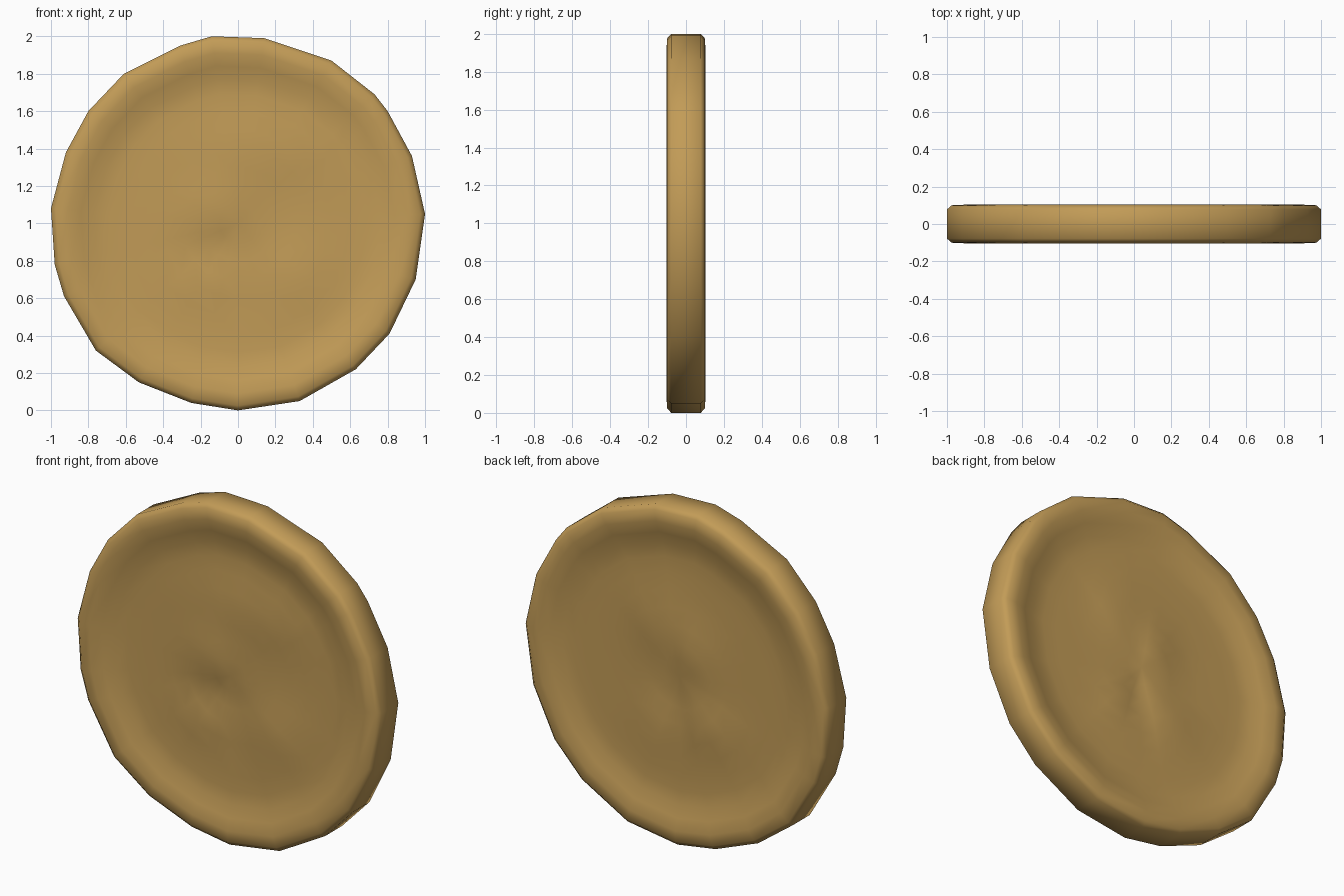
import bpy, bmesh, math
from mathutils import Vector

if "Cube" in bpy.data.objects:
    bpy.data.objects.remove(bpy.data.objects["Cube"], do_unlink=True)

gold = bpy.data.materials.new("old gold")
gold.use_nodes = True
colour = (0.54, 0.33, 0.095, 1)
gold.diffuse_color = colour
gold.node_tree.nodes["Principled BSDF"].inputs["Base Color"].default_value = colour

# Hand-struck, slightly uneven outline, as (x, z)
outline = [(-.14, 2), (.14, 1.99), (.5, 1.87), (.73, 1.69), (.8, 1.6), (.93, 1.36),
           (1, 1.05), (.95, .7), (.81, .41), (.63, .22), (.33, .05), (0, 0),
           (-.25, .04), (-.53, .15), (-.76, .32), (-.93, .61), (-.98, .78),
           (-1, 1.08), (-.92, 1.38), (-.8, 1.6), (-.61, 1.8), (-.31, 1.95)]
centre = Vector((0, 1))

# Rim section and field, as (share of radius, height from the middle plane)
section = [(1, .078), (.975, .1), (.91, .103), (.84, .085), (.77, .064), (.69, .058),
           (.6, .058), (.5, .058), (.4, .058), (.3, .058), (.2, .058), (.1, .058)]

# Worn relief, as (x, z, x spread, z spread, height)
front_relief = [(.12, 1.4, .4, .18, .022), (-.12, 1.1, .2, .16, .022),
                (-.1, .87, .16, .07, -.012), (-.22, .68, .15, .06, .02),
                (.3, .7, .16, .18, .022), (.1, .52, .07, .15, -.012)]
back_relief = [(.18, 1.3, .14, .22, .022), (-.08, 1.15, .14, .22, .025),
               (-.2, .72, .18, .13, .022), (.16, .66, .08, .16, .022),
               (.02, .8, .06, .25, -.014)]


def height(x, z, relief):
    return sum(h * math.exp(-((x - a) / sx) ** 2 - ((z - b) / sz) ** 2)
               for a, b, sx, sz, h in relief)


def bridge(bm, first, second):
    n = len(first)
    for i in range(n):
        j = (i + 1) % n
        bm.faces.new((first[i], first[j], second[j], second[i]))


def coin_side(bm, side, relief):
    """Concentric rings from the edge to the middle; returns the outer ring."""
    rings = []
    for share, depth in section:
        ring = []
        for point in outline:
            p = centre + (Vector(point) - centre) * share
            bump = height(p.x, p.y, relief) if share < .7 else 0
            ring.append(bm.verts.new((p.x, side * (depth + bump), p.y)))
        rings.append(ring)
    for outer, inner in zip(rings, rings[1:]):
        bridge(bm, outer, inner)
    depth = section[-1][1] + height(0, 1, relief)
    middle = bm.verts.new((0, side * depth, 1))
    last = rings[-1]
    for i, v in enumerate(last):
        bm.faces.new((v, last[(i + 1) % len(last)], middle))
    return rings[0]


# Coin: two struck faces joined by the edge band
bm = bmesh.new()
front_edge = coin_side(bm, -1, front_relief)
back_edge = coin_side(bm, 1, back_relief)
bridge(bm, front_edge, back_edge)
bmesh.ops.recalc_face_normals(bm, faces=bm.faces)
mesh = bpy.data.meshes.new("coin")
bm.to_mesh(mesh)
bm.free()
mesh.materials.append(gold)
coin = bpy.data.objects.new("coin", mesh)
bpy.context.collection.objects.link(coin)
bpy.context.view_layer.objects.active = coin
coin.select_set(True)
bpy.ops.object.shade_smooth_by_angle(angle=math.radians(60))
